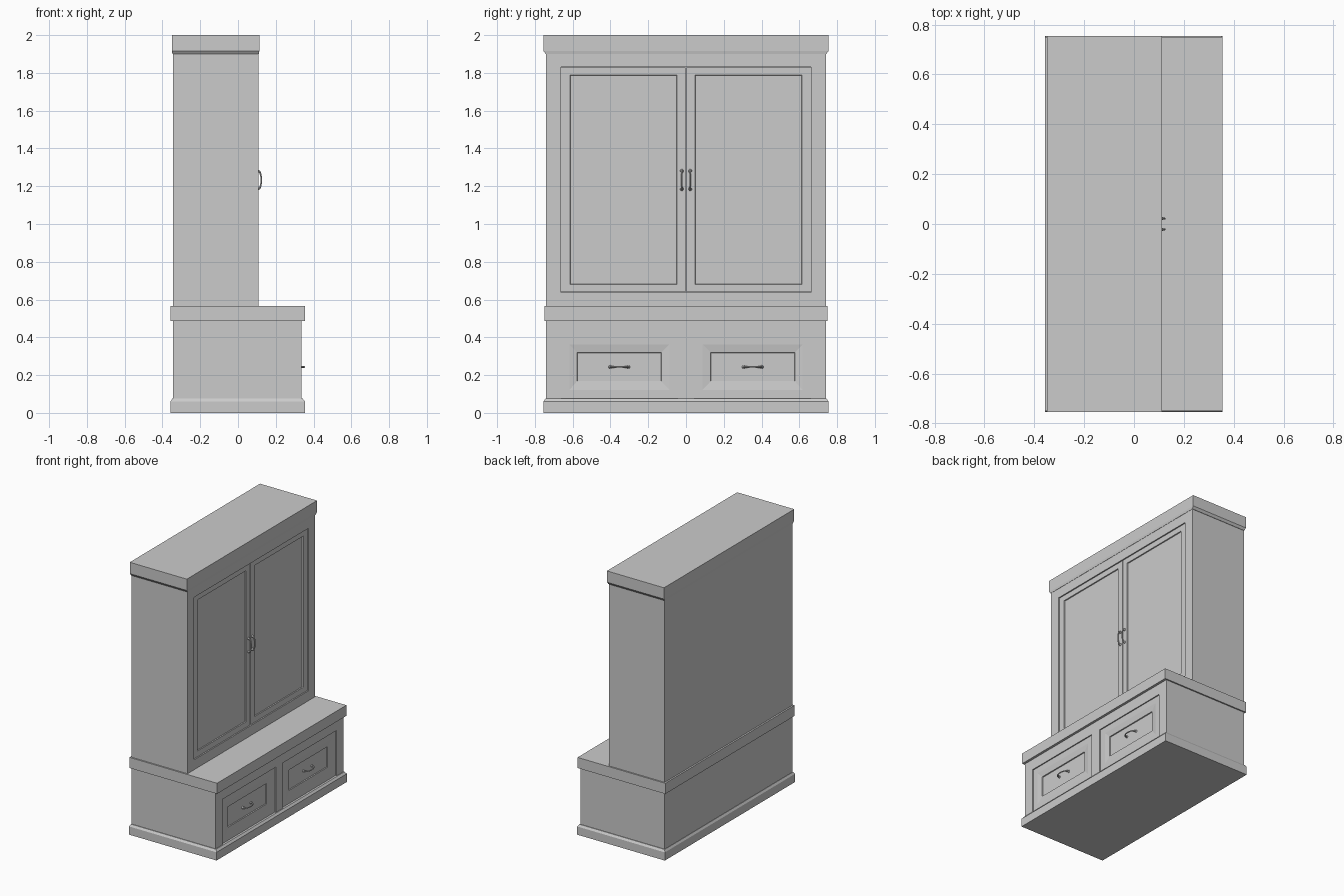
import bpy, bmesh, math
from mathutils import Matrix, Vector

if "Cube" in bpy.data.objects:
    bpy.data.objects.remove(bpy.data.objects["Cube"])


def make_object(name, bm):
    bmesh.ops.recalc_face_normals(bm, faces=bm.faces)
    me = bpy.data.meshes.new(name)
    bm.to_mesh(me)
    bm.free()
    ob = bpy.data.objects.new(name, me)
    bpy.context.collection.objects.link(ob)
    return ob


def loft(name, rings):
    """Closed solid through a list of four-cornered rings."""
    bm = bmesh.new()
    loops = [[bm.verts.new(p) for p in ring] for ring in rings]
    for a, b in zip(loops, loops[1:]):
        for i in range(4):
            j = (i + 1) % 4
            bm.faces.new((a[i], a[j], b[j], b[i]))
    bm.faces.new(loops[0])
    bm.faces.new(loops[-1])
    return make_object(name, bm)


def slab(name, levels):
    """Stacked horizontal rectangles: (z, x_back, x_front, half_width)."""
    return loft(name, [[(x0, -w, z), (x1, -w, z), (x1, w, z), (x0, w, z)]
                       for z, x0, x1, w in levels])


def panel(name, steps):
    """Profiled front panel: nested rectangles (x, y0, y1, z0, z1)."""
    return loft(name, [[(x, y0, z0), (x, y1, z0), (x, y1, z1), (x, y0, z1)]
                       for x, y0, y1, z0, z1 in steps])


def box(name, x0, x1, y0, y1, z0, z1):
    return panel(name, [(x0, y0, y1, z0, z1), (x1, y0, y1, z0, z1)])


def handle(name, x, y, z, reach, half, vertical):
    """Arched pull with flared ends and round feet."""
    along = Vector((0, 0, 1)) if vertical else Vector((0, 1, 0))
    origin = Vector((x, y, z))
    cu = bpy.data.curves.new(name, 'CURVE')
    cu.dimensions = '3D'
    cu.bevel_depth = 0.005
    cu.bevel_resolution = 2
    cu.use_fill_caps = True
    sp = cu.splines.new('POLY')
    n = 14
    sp.points.add(n)
    for i, p in enumerate(sp.points):
        t = -1 + 2 * i / n
        pos = origin + along * (half * 0.9 * t)
        pos.x += 0.003 + (reach - 0.008) * math.sqrt(max(0, 1 - abs(t) ** 2.4))
        p.co = (*pos, 1)
        p.radius = 0.8 + 0.5 * t ** 4
    ob = bpy.data.objects.new(name, cu)
    bpy.context.collection.objects.link(ob)
    smooth(ob, True)
    bm = bmesh.new()
    for s in (-1, 1):
        pos = origin + along * (half * 0.86 * s) + Vector((0.002, 0, 0))
        bmesh.ops.create_cone(bm, cap_ends=True, segments=16, radius1=0.010,
                              radius2=0.007, depth=0.008,
                              matrix=Matrix.Translation(pos) @ Matrix.Rotation(math.pi / 2, 4, 'Y'))
    smooth(make_object(name + "_feet", bm))


def smooth(ob, convert=False):
    bpy.ops.object.select_all(action='DESELECT')
    ob.select_set(True)
    bpy.context.view_layer.objects.active = ob
    if convert:
        bpy.ops.object.convert(target='MESH')
    bpy.ops.object.shade_smooth_by_angle(angle=math.radians(40))


BACK = -0.345
UP, LOW = 0.108, 0.337      # front planes of upper and lower cabinets

# Plinth, counter and cornice
slab("plinth", [(0, -0.357, 0.355, 0.755), (0.06, -0.357, 0.355, 0.755),
                (0.075, -0.348, 0.343, 0.745)])
slab("counter", [(0.487, -0.357, 0.355, 0.75), (0.565, -0.357, 0.355, 0.75)])
slab("cornice", [(1.90, -0.347, 0.110, 0.743), (1.917, -0.350, 0.113, 0.755),
                 (2.0, -0.350, 0.113, 0.755)])

# Cabinet carcasses behind the face frames
box("upper_carcass", BACK, UP - 0.025, -0.74, 0.74, 0.565, 1.90)
box("lower_carcass", BACK, LOW - 0.035, -0.74, 0.74, 0.075, 0.487)

# Face frame rails
box("upper_top_rail", UP - 0.025, UP, -0.663, 0.663, 1.83, 1.90)
box("upper_bottom_rail", UP - 0.025, UP, -0.663, 0.663, 0.565, 0.638)
box("lower_top_rail", LOW - 0.035, LOW, -0.663, 0.663, 0.408, 0.487)
box("lower_centre_stile", LOW - 0.035, LOW, -0.042, 0.042, 0.075, 0.408)

for side, s in (("left", -1), ("right", 1)):
    # Orders a mirrored span along y
    def span(a, b):
        return tuple(sorted((a * s, b * s)))

    # Face frame stiles
    box(side + "_upper_stile", UP - 0.025, UP, *span(0.663, 0.74), 0.565, 1.90)
    box(side + "_lower_stile", LOW - 0.035, LOW, *span(0.663, 0.74), 0.075, 0.487)

    # Door with sunken panel
    outer = (*span(0.0015, 0.662), 0.639, 1.829)
    panel(side + "_door", [
        (UP - 0.025, *outer), (UP - 0.008, *outer),
        (UP - 0.008, *span(0.048, 0.614), 0.681, 1.789),
        (UP - 0.015, *span(0.050, 0.612), 0.683, 1.787)])
    handle(side + "_door_handle", UP - 0.008, 0.022 * s, 1.233, 0.028, 0.056, True)

    # Drawer front with bevelled border and sunken panel
    outer = (*span(0.043, 0.662), 0.077, 0.407)
    panel(side + "_drawer", [
        (LOW - 0.035, *outer), (LOW - 0.007, *outer),
        (LOW - 0.007, *span(0.088, 0.617), 0.122, 0.362),
        (LOW - 0.013, *span(0.131, 0.576), 0.168, 0.319),
        (LOW - 0.020, *span(0.133, 0.574), 0.170, 0.317)])
    handle(side + "_drawer_handle", LOW - 0.020, 0.353 * s, 0.243, 0.040, 0.056, False)
